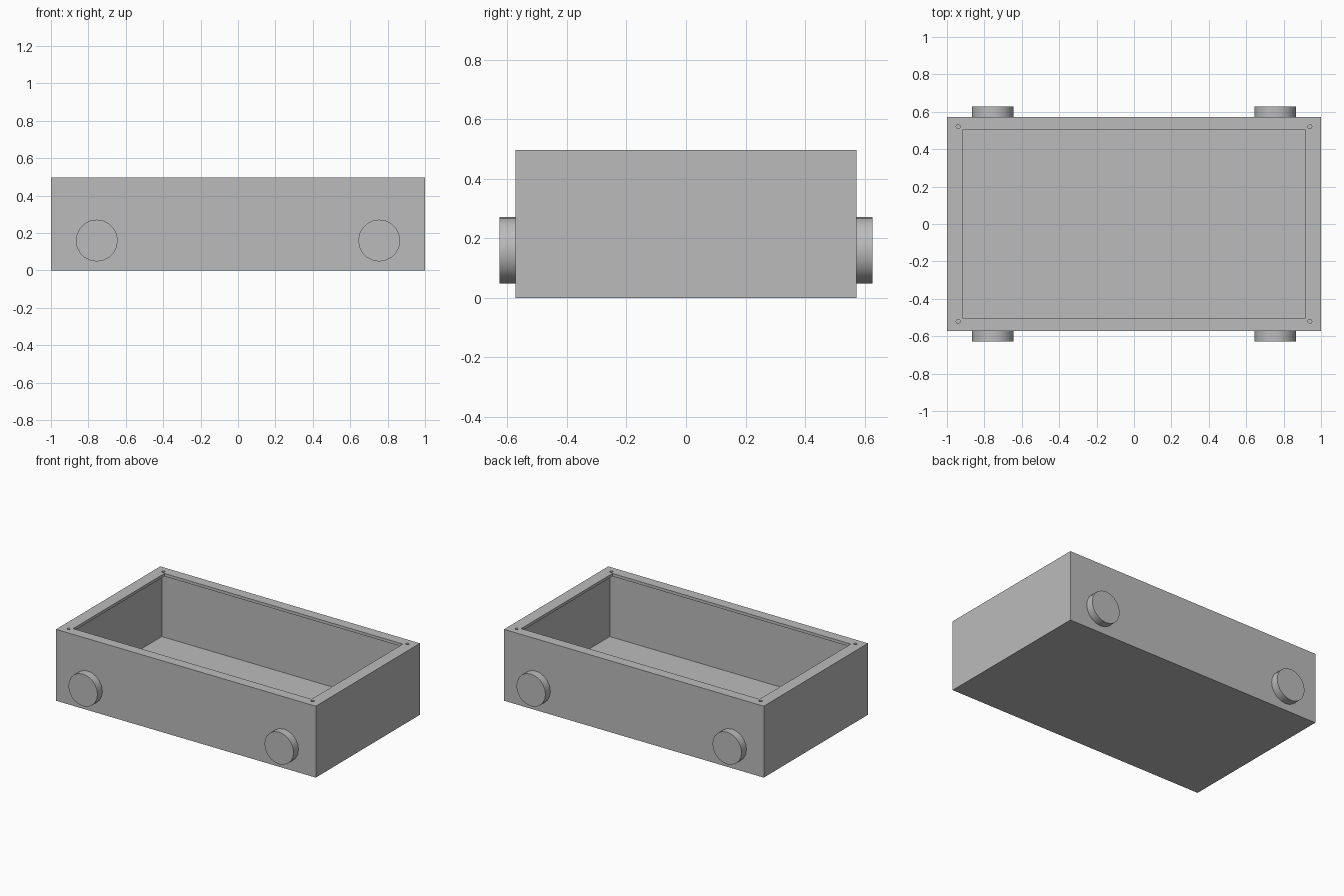
import bpy
import math

default_cube = bpy.data.objects.get("Cube")
if default_cube:
    bpy.data.objects.remove(default_cube, do_unlink=True)

# Overall sizes
LENGTH, DEPTH, HEIGHT = 2.0, 1.146, 0.497
WALL, FLOOR, LIP = 0.04, 0.035, 0.02
OPEN_X, OPEN_Y = 1.836, 1.004

grey = bpy.data.materials.new("plain grey")
grey.use_nodes = True
colour = (0.5, 0.5, 0.5, 1)
grey.diffuse_color = colour
grey.node_tree.nodes["Principled BSDF"].inputs["Base Color"].default_value = colour


def box(name, x, y, bottom, top):
    bpy.ops.mesh.primitive_cube_add(size=1, location=(0, 0, (bottom + top) / 2))
    ob = bpy.context.object
    ob.name = name
    ob.scale = (x, y, top - bottom)
    bpy.ops.object.transform_apply(location=True, rotation=False, scale=True)
    ob.data.materials.append(grey)
    return ob


def cylinder(name, radius, length, location, sides, tilt=0):
    bpy.ops.mesh.primitive_cylinder_add(vertices=sides, radius=radius, depth=length,
                                        location=location, rotation=(tilt, 0, 0))
    ob = bpy.context.object
    ob.name = name
    ob.data.materials.append(grey)
    return ob


def cut(target, cutter):
    mod = target.modifiers.new("cut", 'BOOLEAN')
    mod.operation = 'DIFFERENCE'
    mod.solver = 'EXACT'
    mod.object = cutter
    bpy.context.view_layer.objects.active = target
    bpy.ops.object.modifier_apply(modifier=mod.name)
    bpy.data.objects.remove(cutter, do_unlink=True)


# Hollow case whose rim overhangs the inside walls
case = box("case", LENGTH, DEPTH, 0, HEIGHT)
cut(case, box("cavity_cutter", LENGTH - 2 * WALL, DEPTH - 2 * WALL, FLOOR, HEIGHT - LIP))
cut(case, box("opening_cutter", OPEN_X, OPEN_Y, HEIGHT - 2 * LIP, HEIGHT + LIP))

for side_x, x_name in ((-1, "right"), (1, "left")):
    for side_y, y_name in ((-1, "front"), (1, "back")):
        # Screw hole through the rim corner
        cut(case, cylinder("screw_hole_cutter", 0.011, 4 * LIP,
                           (side_x * 0.94, side_y * 0.521, HEIGHT), 12))
        # Round boss on the long wall
        boss = cylinder(f"{y_name}_{x_name}_boss", 0.112, 0.074,
                        (side_x * 0.755, side_y * 0.59, 0.16), 20, math.pi / 2)
        bpy.ops.object.shade_smooth_by_angle(angle=math.radians(30))
